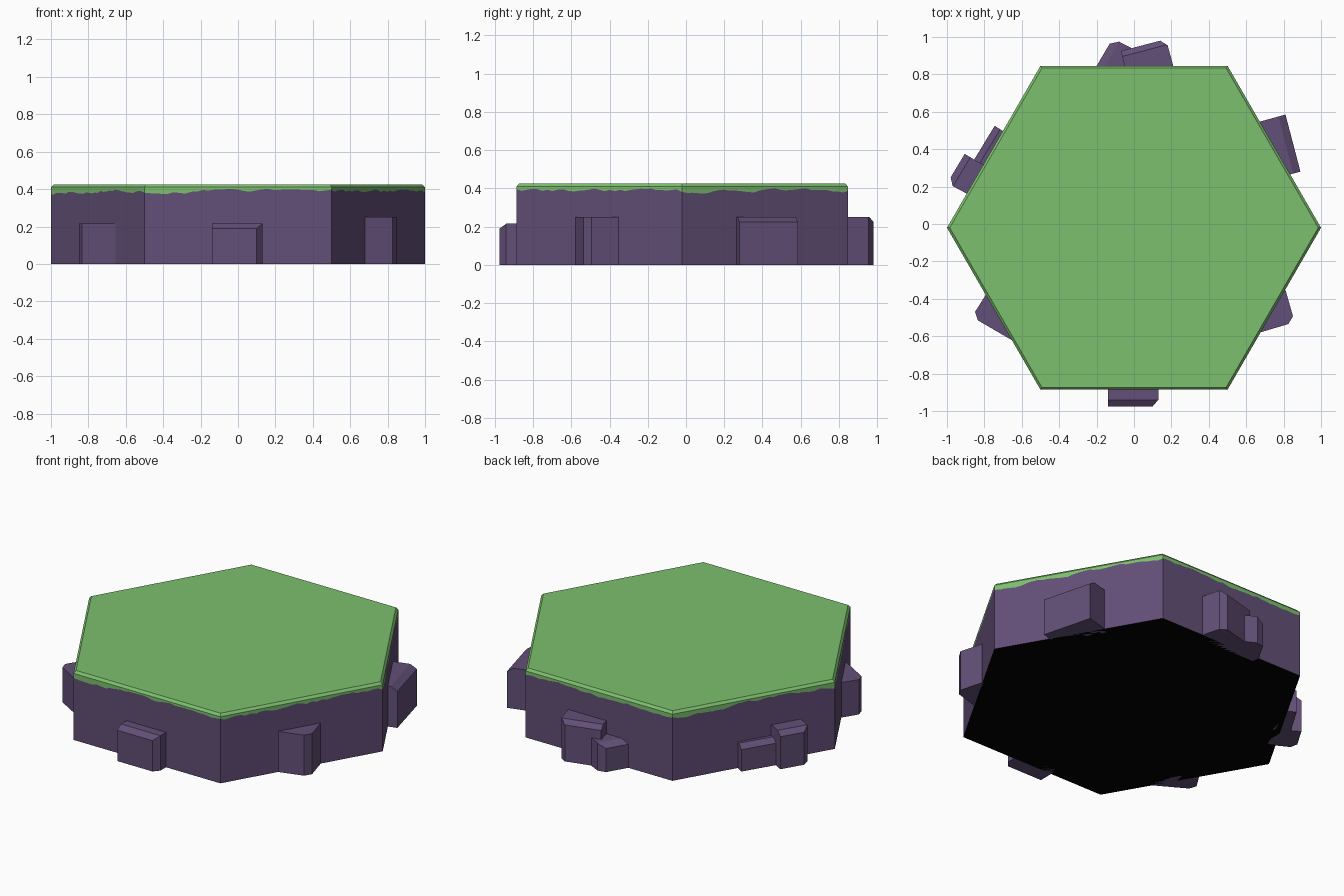
import bpy, bmesh, math, random
from mathutils import Vector

if "Cube" in bpy.data.objects:
    bpy.data.objects.remove(bpy.data.objects["Cube"])

random.seed(4)
CY = -0.02            # hexagon centre in y
TOP, RIM = 0.425, 0.41


def material(name, srgb):
    m = bpy.data.materials.new(name)
    m.diffuse_color = [(c / 255) ** 2.2 for c in srgb] + [1]
    m.use_nodes = True
    m.node_tree.nodes["Principled BSDF"].inputs["Base Color"].default_value = m.diffuse_color
    return m


ROCK = material("purple rock", (98, 80, 118))
GRASS = material("grass green", (124, 190, 110))
UNDER = material("black underside", (0, 0, 0))


def finish(name, bm, mats):
    bmesh.ops.recalc_face_normals(bm, faces=bm.faces)
    me = bpy.data.meshes.new(name)
    bm.to_mesh(me)
    bm.free()
    for m in mats:
        me.materials.append(m)
    ob = bpy.data.objects.new(name, me)
    bpy.context.collection.objects.link(ob)
    return ob


# Hexagon perimeter, split finely for the ragged grass line
STEPS = 32
perimeter = []
for i in range(6):
    a = Vector((math.cos(math.pi * i / 3), math.sin(math.pi * i / 3)))
    b = Vector((math.cos(math.pi * (i + 1) / 3), math.sin(math.pi * (i + 1) / 3)))
    perimeter += [a.lerp(b, k / STEPS) for k in range(STEPS)]
ragged, z = [], 0.385
for k in range(len(perimeter)):
    mid = 0.383 + 0.008 * math.sin(math.pi * (k % STEPS) / STEPS)
    z += random.uniform(-0.007, 0.007) + 0.3 * (mid - z)
    ragged.append(z)


def ring(bm, heights, scale=1.0):
    return [bm.verts.new((p.x * scale, p.y * scale + CY, h))
            for p, h in zip(perimeter, heights)]


def bridge(bm, lo, hi):
    n = len(lo)
    for i in range(n):
        j = (i + 1) % n
        bm.faces.new((lo[i], lo[j], hi[j], hi[i]))


# Rock base with dark underside
n = len(perimeter)
bm = bmesh.new()
low = ring(bm, [0] * n)
bridge(bm, low, ring(bm, ragged))
bm.faces.new(low[::-1]).material_index = 1
finish("rock_base", bm, [ROCK, UNDER])

# Grass cap with a chamfered rim
bm = bmesh.new()
lip, rim, top = ring(bm, ragged), ring(bm, [RIM] * n), ring(bm, [TOP] * n, 0.985)
bridge(bm, lip, rim)
bridge(bm, rim, top)
bm.faces.new(top)
finish("grass_cap", bm, [GRASS])


# Rock blocks: extruded outline, with one outer top edge cut off at a slant
def rock(name, height, outline, cut=None, inset=0.035, drop=0.025):
    inner = [(x * 0.95, y * 0.95) for x, y in (outline[-1], outline[0])]
    pts = outline + inner
    bm = bmesh.new()
    face = bm.faces.new([bm.verts.new((x, y, 0)) for x, y in pts])
    ext = bmesh.ops.extrude_face_region(bm, geom=[face], use_keep_orig=True)
    for v in ext["geom"]:
        if isinstance(v, bmesh.types.BMVert):
            v.co.z = height
    if cut is not None:
        (ax, ay), (bx, by) = outline[cut], outline[cut + 1]
        out = Vector((by - ay, ax - bx, 0)).normalized()
        bmesh.ops.bisect_plane(
            bm, geom=bm.verts[:] + bm.edges[:] + bm.faces[:],
            plane_co=(ax, ay, height - drop),
            plane_no=out * drop + Vector((0, 0, inset)), clear_outer=True)
        bmesh.ops.holes_fill(bm, edges=bm.edges[:], sides=0)
    finish(name, bm, [ROCK])


rock("front_rock", 0.215, [(-0.14, -0.88), (-0.14, -0.975), (0.10, -0.975),
                           (0.13, -0.94), (0.13, -0.88)], 1)
rock("front_right_rock", 0.25, [(0.68, -0.578), (0.825, -0.535),
                                (0.85, -0.493), (0.81, -0.353)])
rock("back_right_rock", 0.25, [(0.835, 0.265), (0.89, 0.28),
                               (0.81, 0.585), (0.675, 0.548)], 1, 0.04)
rock("back_rock_large", 0.25, [(0.21, 0.845), (0.18, 0.955), (0.14, 0.98),
                               (-0.07, 0.925), (-0.05, 0.845)], 2, 0.03)
rock("back_rock_small", 0.17, [(-0.01, 0.845), (-0.016, 0.942), (-0.08, 0.975),
                               (-0.13, 0.964), (-0.20, 0.845)], 3, 0.04)
rock("back_left_rock_small", 0.16, [(-0.69, 0.49), (-0.745, 0.525),
                                    (-0.86, 0.335), (-0.81, 0.305)], 1)
rock("back_left_rock_large", 0.225, [(-0.83, 0.33), (-0.905, 0.375), (-0.98, 0.25),
                                     (-0.97, 0.203), (-0.89, 0.16)], 1)
rock("front_left_rock", 0.215, [(-0.79, -0.375), (-0.85, -0.47),
                                (-0.835, -0.515), (-0.655, -0.62)])
